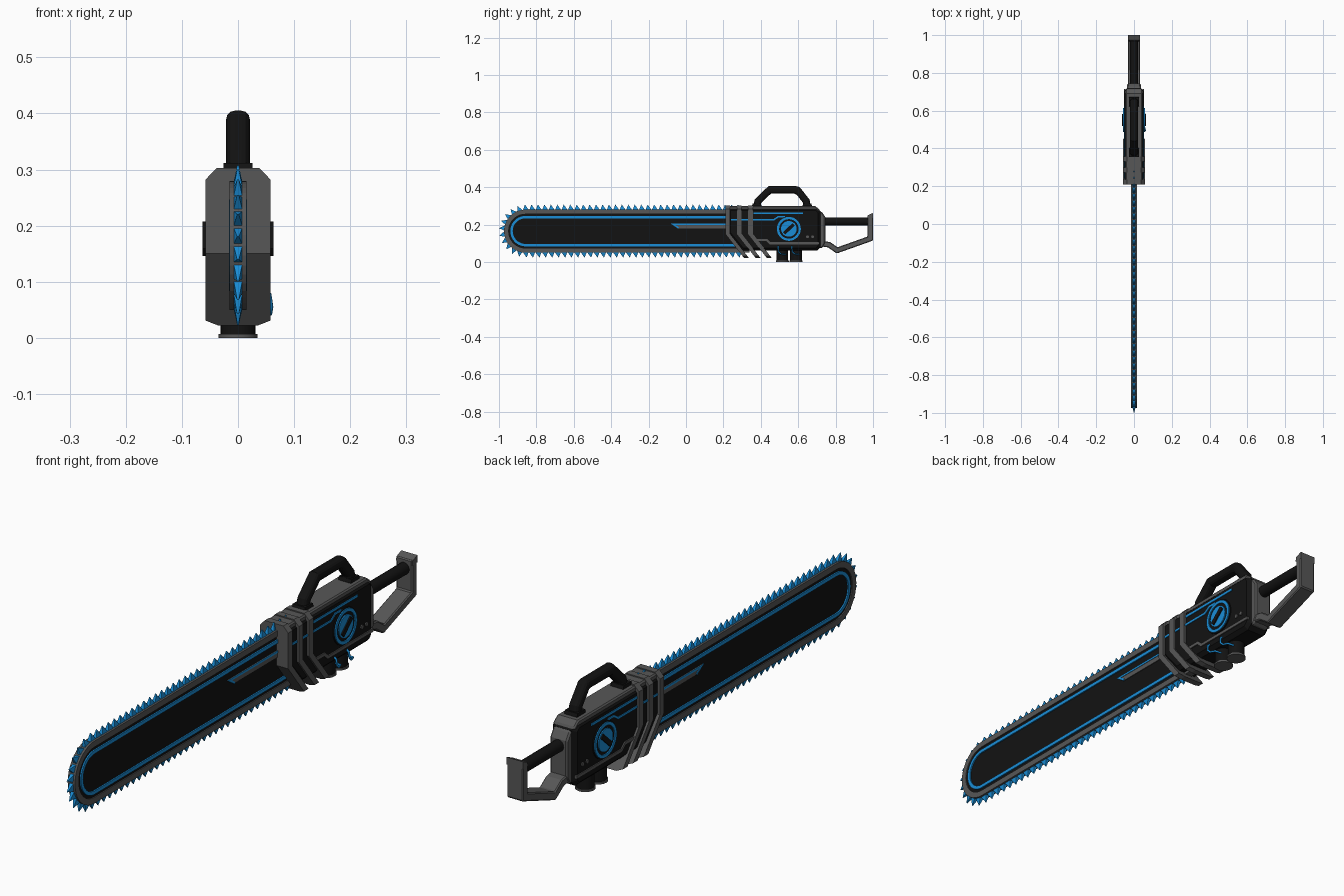
import bpy, bmesh
from math import pi, sin, cos, hypot

if "Cube" in bpy.data.objects:
    bpy.data.objects.remove(bpy.data.objects["Cube"])


def material(name, rgb):
    m = bpy.data.materials.new(name)
    m.diffuse_color = (*rgb, 1)
    m.use_nodes = True
    m.node_tree.nodes["Principled BSDF"].inputs["Base Color"].default_value = m.diffuse_color
    return m


BLACK = material("black", (0.006, 0.006, 0.006))
GREY = material("dark_grey", (0.095, 0.095, 0.095))
BLUE = material("blue", (0.01, 0.27, 0.68))


def finish(name, bm, mat, bevel=0, segs=1):
    bmesh.ops.recalc_face_normals(bm, faces=bm.faces)
    me = bpy.data.meshes.new(name)
    bm.to_mesh(me)
    bm.free()
    ob = bpy.data.objects.new(name, me)
    bpy.context.collection.objects.link(ob)
    me.materials.append(mat)
    if bevel:
        mod = ob.modifiers.new("bevel", 'BEVEL')
        mod.width, mod.segments = bevel, segs
        mod.limit_method, mod.angle_limit = 'ANGLE', 0.9
    return ob


def prism(name, pts, x0, x1, mat, bevel=0, segs=1):
    """Extrude a (y, z) outline along x."""
    bm = bmesh.new()
    a = [bm.verts.new((x0, y, z)) for y, z in pts]
    b = [bm.verts.new((x1, y, z)) for y, z in pts]
    bm.faces.new(a)
    bm.faces.new(b)
    n = len(pts)
    for i in range(n):
        j = (i + 1) % n
        bm.faces.new((a[i], a[j], b[j], b[i]))
    return finish(name, bm, mat, bevel, segs)


def band(name, path, w, x0, x1, mat, closed=False, bevel=0, segs=1):
    """Mitred strip of width w along a (y, z) path, extruded along x."""
    bm = bmesh.new()
    n = len(path)
    rows = []
    for i, (y, z) in enumerate(path):
        p = path[i - 1] if i or closed else None
        q = path[(i + 1) % n] if i < n - 1 or closed else None
        normals = []
        for u, v in ((p, (y, z)), ((y, z), q)):
            if u and v:
                d = hypot(v[0] - u[0], v[1] - u[1])
                normals.append((-(v[1] - u[1]) / d, (v[0] - u[0]) / d))
        ny = sum(k[0] for k in normals) / len(normals)
        nz = sum(k[1] for k in normals) / len(normals)
        s = w / 2 / (ny * ny + nz * nz)
        rows.append([bm.verts.new((x, y + e * s * ny, z + e * s * nz))
                     for x, e in ((x0, 1), (x1, 1), (x1, -1), (x0, -1))])
    for i in range(n if closed else n - 1):
        a, b = rows[i], rows[(i + 1) % n]
        for k in range(4):
            bm.faces.new((a[k], a[(k + 1) % 4], b[(k + 1) % 4], b[k]))
    if not closed:
        bm.faces.new(rows[0])
        bm.faces.new(rows[-1])
    return finish(name, bm, mat, bevel, segs)


def cylinder(name, y, z0, z1, r, mat):
    bpy.ops.mesh.primitive_cylinder_add(vertices=24, radius=r, depth=z1 - z0,
                                        location=(0, y, (z0 + z1) / 2))
    ob = bpy.context.object
    ob.name = name
    ob.data.materials.append(mat)
    bpy.ops.object.shade_smooth_by_angle()


def circle(y, z, r, n=32):
    return [(y + r * cos(2 * pi * i / n), z + r * sin(2 * pi * i / n)) for i in range(n)]


# Guide bar: stadium-shaped layers running back into the body
CY, CZ, BACK = -0.858, 0.165, 0.34


def stadium(r, n=20):
    arc = [(CY - r * sin(pi * i / n), CZ + r * cos(pi * i / n)) for i in range(n + 1)]
    return [(BACK, CZ + r)] + arc + [(BACK, CZ - r)]


prism("guide_bar_plate", stadium(0.11), -0.011, 0.011, BLACK)
band("guide_bar_rim", stadium(0.104), 0.022, -0.015, 0.015, GREY)
band("guide_bar_stripe", stadium(0.075), 0.013, -0.016, 0.016, BLUE)

# Saw teeth around the rim
R0, R1, PITCH = 0.112, 0.142, 0.0345
straight, arc_len = 0.30 - CY, pi * 0.12


def rim_point(s, r):
    if s < straight:
        return 0.30 - s, CZ + r
    if s > straight + arc_len:
        return CY + s - straight - arc_len, CZ - r
    t = (s - straight) / 0.12
    return CY - r * sin(t), CZ + r * cos(t)


bm = bmesh.new()
count = int((2 * straight + arc_len) / PITCH)
for i in range(count):
    s = (i + 0.5) * PITCH
    a, b = rim_point(s - PITCH * 0.48, R0), rim_point(s + PITCH * 0.48, R0)
    t = rim_point(s + PITCH * 0.15, R1)
    v = [bm.verts.new(c) for c in ((-.008, *a), (.008, *a), (.008, *b), (-.008, *b),
                                   (-.0015, *t), (.0015, *t))]
    for f in ((0, 1, 2, 3), (0, 1, 5, 4), (1, 2, 5), (2, 3, 4, 5), (3, 0, 4)):
        bm.faces.new([v[k] for k in f])
finish("chain_teeth", bm, BLUE)

# Motor body and its grey top cap
prism("body", [(0.225, 0.29), (0.225, 0.15), (0.30, 0.06), (0.70, 0.06), (0.72, 0.08),
               (0.72, 0.27), (0.70, 0.29)], -0.05, 0.05, BLACK, 0.014)
prism("body_top_cap", [(0.22, 0.27), (0.22, 0.299), (0.69, 0.299), (0.715, 0.28), (0.715, 0.27)],
      -0.044, 0.044, GREY, 0.009)

# Three bent ribs wrapping the front of the body
half = [(0.038, 0.303), (0.058, 0.282), (0.058, 0.15), (0.058, 0.031), (0.035, 0.022)]
outline = half + [(-x, z) for x, z in reversed(half)]
for n, y0 in enumerate((0.21, 0.272, 0.332)):
    bm = bmesh.new()
    loops = [[bm.verts.new((x, y0 + d + max(0, 0.15 - z) * 0.78, z)) for x, z in outline]
             for d in (0, 0.026)]
    for L in loops:
        bm.faces.new([L[k] for k in (0, 1, 2, 7, 8, 9)])
        bm.faces.new([L[k] for k in (2, 3, 4, 5, 6, 7)])
    for i in range(10):
        j = (i + 1) % 10
        bm.faces.new((loops[0][i], loops[0][j], loops[1][j], loops[1][i]))
    finish(f"front_rib_{n + 1}", bm, GREY)

# Details on both sides
DY, DZ = 0.55, 0.177
for s, side in ((1, "right"), (-1, "left")):
    prism(f"dial_base_{side}", circle(DY, DZ, 0.068), s * .045, s * .054, BLACK)
    band(f"dial_ring_{side}", circle(DY, DZ, 0.058), 0.012, s * .045, s * .058, BLUE, True)
    prism(f"dial_disc_{side}", circle(DY, DZ, 0.042), s * .045, s * .058, BLUE)
    band(f"dial_slot_{side}", [(DY - .026, DZ - .024), (DY + .026, DZ + .024)], 0.018,
         s * .045, s * .063, BLACK)
    band(f"upper_stripe_{side}", [(0.36, 0.26), (0.625, 0.26)], 0.009, s * .045, s * .053, BLUE)
    band(f"lower_stripe_{side}", [(0.24, 0.226), (0.47, 0.226), (0.495, 0.243), (0.53, 0.243)],
         0.008, s * .045, s * .053, BLUE)
    band(f"grey_trim_{side}", [(0.37, 0.118), (0.43, 0.118), (0.45, 0.1), (0.715, 0.1)],
         0.012, s * .045, s * .054, GREY)
    for k, y in enumerate((0.65, 0.677)):
        prism(f"bolt_{side}_{k}", circle(y, 0.135, 0.008, 12), s * .045, s * .054, GREY)
    prism(f"bar_wedge_{side}", [(-0.08, 0.206), (0.24, 0.206), (0.24, 0.18), (-0.04, 0.18)],
          s * .009, s * .014, GREY)
    band(f"bar_wedge_line_{side}", [(0.24, 0.202), (-0.07, 0.202), (-0.04, 0.182)], 0.008,
         s * .009, s * .016, BLUE)

# Exhaust pots below, with blue hoses on the right
for n, y in enumerate((0.515, 0.588)):
    cylinder(f"exhaust_{n + 1}", y, 0.004, 0.08, 0.031, BLACK)
    cylinder(f"exhaust_flange_{n + 1}", y, 0, 0.007, 0.035, GREY)
    cu = bpy.data.curves.new(f"hose_{n + 1}", 'CURVE')
    cu.dimensions, cu.bevel_depth, cu.bevel_resolution = '3D', 0.004, 2
    sp = cu.splines.new('POLY')
    pts = [(.045, -.022, .085), (.056, -.022, .077), (.059, -.02, .055), (.057, -.008, .043),
           (.05, .012, .041), (.025, .015, .041)]
    sp.points.add(len(pts) - 1)
    for p, (px, py, pz) in zip(sp.points, pts):
        p.co = (px, y + py, pz, 1)
    cu.materials.append(BLUE)
    bpy.context.collection.objects.link(bpy.data.objects.new(f"hose_{n + 1}", cu))

# Top carrying handle
band("top_handle", [(0.375, 0.285), (0.385, 0.325), (0.448, 0.386), (0.595, 0.386),
                    (0.643, 0.325), (0.65, 0.285)], 0.038, -0.021, 0.021, BLACK,
     bevel=0.015, segs=3)
for n, y in enumerate((0.378, 0.648)):
    prism(f"handle_foot_{n + 1}", [(y - .028, .29), (y + .028, .29), (y + .022, .312),
                                   (y - .022, .312)], -0.026, 0.026, BLACK)

# Rear mount, grip and grey hand guard
prism("rear_mount", [(0.705, 0.075), (0.73, 0.075), (0.745, 0.1), (0.745, 0.24), (0.725, 0.27),
                     (0.705, 0.27)], -0.036, 0.036, GREY, 0.006)
bpy.ops.mesh.primitive_cylinder_add(vertices=16, radius=0.022, depth=0.25,
                                    location=(0, 0.855, 0.216), rotation=(pi / 2, 0, 0))
grip = bpy.context.object
grip.name = "rear_grip"
grip.data.materials.append(BLACK)
bpy.ops.object.shade_smooth_by_angle()
band("hand_guard", [(0.985, 0.252), (0.985, 0.125), (0.808, 0.062), (0.765, 0.092),
                    (0.73, 0.098)], 0.03, -0.033, 0.033, GREY, bevel=0.004)
prism("guard_top_lip", [(0.97, 0.235), (1.0, 0.235), (1.0, 0.262), (0.972, 0.25)],
      -0.033, 0.033, GREY)
